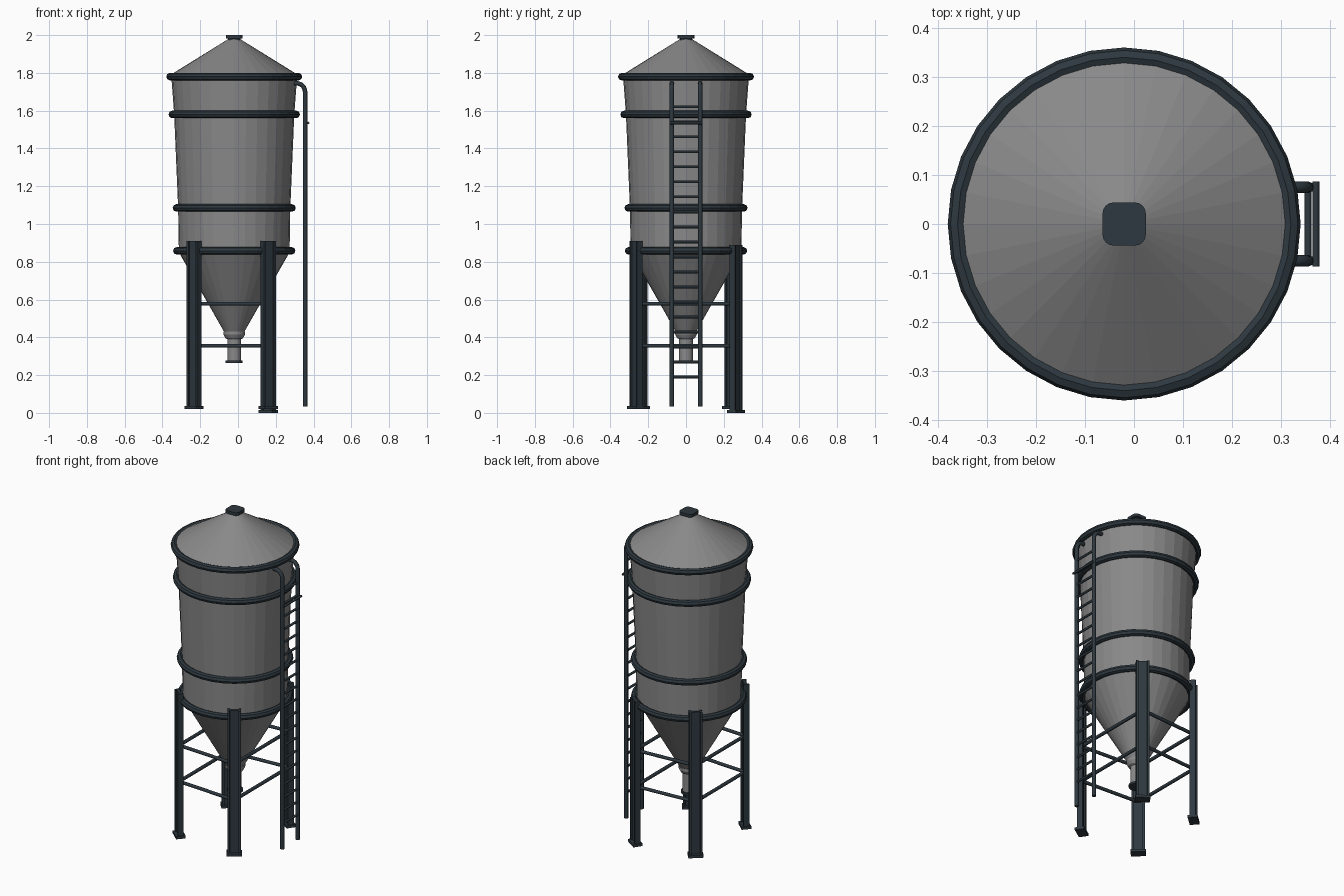
import bpy, bmesh, math
from mathutils import Vector, Matrix

cube = bpy.data.objects.get("Cube")
if cube:
    bpy.data.objects.remove(cube, do_unlink=True)

AXIS = Vector((-0.02, 0, 0))
SIDES = 32


def material(name, rgb):
    m = bpy.data.materials.new(name)
    m.use_nodes = True
    m.diffuse_color = (*rgb, 1)
    m.node_tree.nodes["Principled BSDF"].inputs["Base Color"].default_value = (*rgb, 1)
    return m


GREY = material("galvanised grey", (0.25, 0.25, 0.25))
DARK = material("dark blue steel", (0.027, 0.04, 0.05))


def finish(name, bm, mat):
    bmesh.ops.recalc_face_normals(bm, faces=bm.faces)
    mesh = bpy.data.meshes.new(name)
    bm.to_mesh(mesh)
    bm.free()
    mesh.materials.append(mat)
    ob = bpy.data.objects.new(name, mesh)
    bpy.context.scene.collection.objects.link(ob)
    return ob


def lathe(name, profile, mat, sides=SIDES, closed=False):
    """Revolve (radius, z) points round the silo axis."""
    bm = bmesh.new()
    rings = []
    for r, z in profile:
        rings.append([bm.verts.new(AXIS + Vector((r * math.cos(a), r * math.sin(a), z)))
                      for a in (math.tau * i / sides for i in range(sides))])
    pairs = list(zip(rings, rings[1:]))
    if closed:
        pairs.append((rings[-1], rings[0]))
    for lo, hi in pairs:
        for i in range(sides):
            j = (i + 1) % sides
            bm.faces.new((lo[i], lo[j], hi[j], hi[i]))
    if not closed:
        bm.faces.new(rings[0])
        bm.faces.new(rings[-1])
    return finish(name, bm, mat)


def add_box(bm, centre, size, turn=Matrix()):
    m = Matrix.Translation(centre) @ turn @ Matrix.Diagonal((*size, 1))
    return bmesh.ops.create_cube(bm, size=1, matrix=m)["verts"]


def tube(name, points, radius, mat):
    """Round bar along a path, as a mesh."""
    cu = bpy.data.curves.new(name, "CURVE")
    cu.dimensions = "3D"
    cu.bevel_depth = radius
    cu.bevel_resolution = 2
    cu.use_fill_caps = True
    sp = cu.splines.new("POLY")
    sp.points.add(len(points) - 1)
    for p, co in zip(sp.points, points):
        p.co = (*co, 1)
    cu.materials.append(mat)
    ob = bpy.data.objects.new(name, cu)
    bpy.context.scene.collection.objects.link(ob)
    return ob


# Tank shell, hopper, roof and outlet
lathe("tank_shell", [(0.293, 0.85), (0.297, 1.085), (0.318, 1.58), (0.333, 1.78)], GREY)
lathe("hopper", [(0.054, 0.43), (0.293, 0.85)], GREY)
lathe("roof", [(0.345, 1.785), (0.03, 1.98)], GREY)
lathe("outlet_pipe", [(0.036, 0.27), (0.036, 0.39), (0.046, 0.395),
                      (0.057, 0.415), (0.057, 0.432)], GREY)
lathe("outlet_flange", [(0.045, 0.265), (0.045, 0.278)], DARK)

# Hoops round the tank
for name, outer, z in (("top_hoop", 0.36, 1.78), ("upper_hoop", 0.348, 1.58),
                       ("middle_hoop", 0.326, 1.085), ("lower_hoop", 0.324, 0.858)):
    section = [(outer - 0.02 + 0.02 * math.cos(a), z + 0.02 * math.sin(a))
               for a in (math.tau * k / 8 for k in range(8))]
    lathe(name, section, DARK, closed=True)

# Roof cap with rounded corners
for name, width, z, height in (("cap_lid", 0.088, 1.991, 0.018), ("cap_neck", 0.064, 1.975, 0.02)):
    bm = bmesh.new()
    add_box(bm, AXIS + Vector((0, 0, z)), (width, width, height))
    corners = [e for e in bm.edges if abs(e.verts[0].co.z - e.verts[1].co.z) > 0.001]
    bmesh.ops.bevel(bm, geom=corners, offset=width * 0.25, segments=4,
                    profile=0.5, affect="EDGES")
    finish(name, bm, DARK)

# Legs: H-section beams facing outward, each on a foot plate
LEGS = (("front_left_leg", 0.16, -0.265, 0.02), ("back_left_leg", 0.16, 0.265, 0.0),
        ("back_right_leg", -0.233, 0.24, 0.02), ("front_right_leg", -0.233, -0.24, 0.02))
LEG_H = 0.89
for name, x, y, base in LEGS:
    turn = Matrix.Rotation(math.atan2(y, x - AXIS.x), 4, "Z")
    bm = bmesh.new()
    centre = Vector((x, y, base + LEG_H / 2))
    add_box(bm, centre, (0.016, 0.06, LEG_H), turn)
    for side in (-1, 1):
        add_box(bm, centre + turn @ Vector((0, side * 0.031, 0)), (0.034, 0.012, LEG_H), turn)
    add_box(bm, (x, y, base + 0.008), (0.055, 0.085, 0.016), turn)
    finish(name, bm, DARK)

# Cross bars joining neighbouring legs at two heights
for i, leg in enumerate(LEGS):
    other = LEGS[(i + 1) % len(LEGS)]
    for level, z in (("lower", 0.355), ("upper", 0.578)):
        tube(f"{level}_brace_{i + 1}", [(leg[1], leg[2], z), (other[1], other[2], z)], 0.01, DARK)

# Ladder: two rails bent in to the tank, evenly spaced rungs
RAIL_X, RAIL_Y, BEND = 0.355, 0.075, 0.045
for name, y in (("ladder_rail_front", -RAIL_Y), ("ladder_rail_back", RAIL_Y)):
    path = [(RAIL_X, y, 0.035)]
    for k in range(7):
        a = math.pi / 2 * k / 6
        path.append((RAIL_X - BEND + BEND * math.cos(a), y, 1.7 + BEND * math.sin(a)))
    path.append((0.28, y, 1.745))
    tube(name, path, 0.012, DARK)
RUNGS = 19
for i in range(RUNGS):
    z = 0.19 + i * (1.62 - 0.19) / (RUNGS - 1)
    tube(f"ladder_rung_{i + 1}", [(RAIL_X, -RAIL_Y, z), (RAIL_X, RAIL_Y, z)], 0.007, DARK)
tube("ladder_grab_bar", [(0.371, -0.087, 1.535), (0.371, 0.087, 1.535)], 0.007, DARK)
